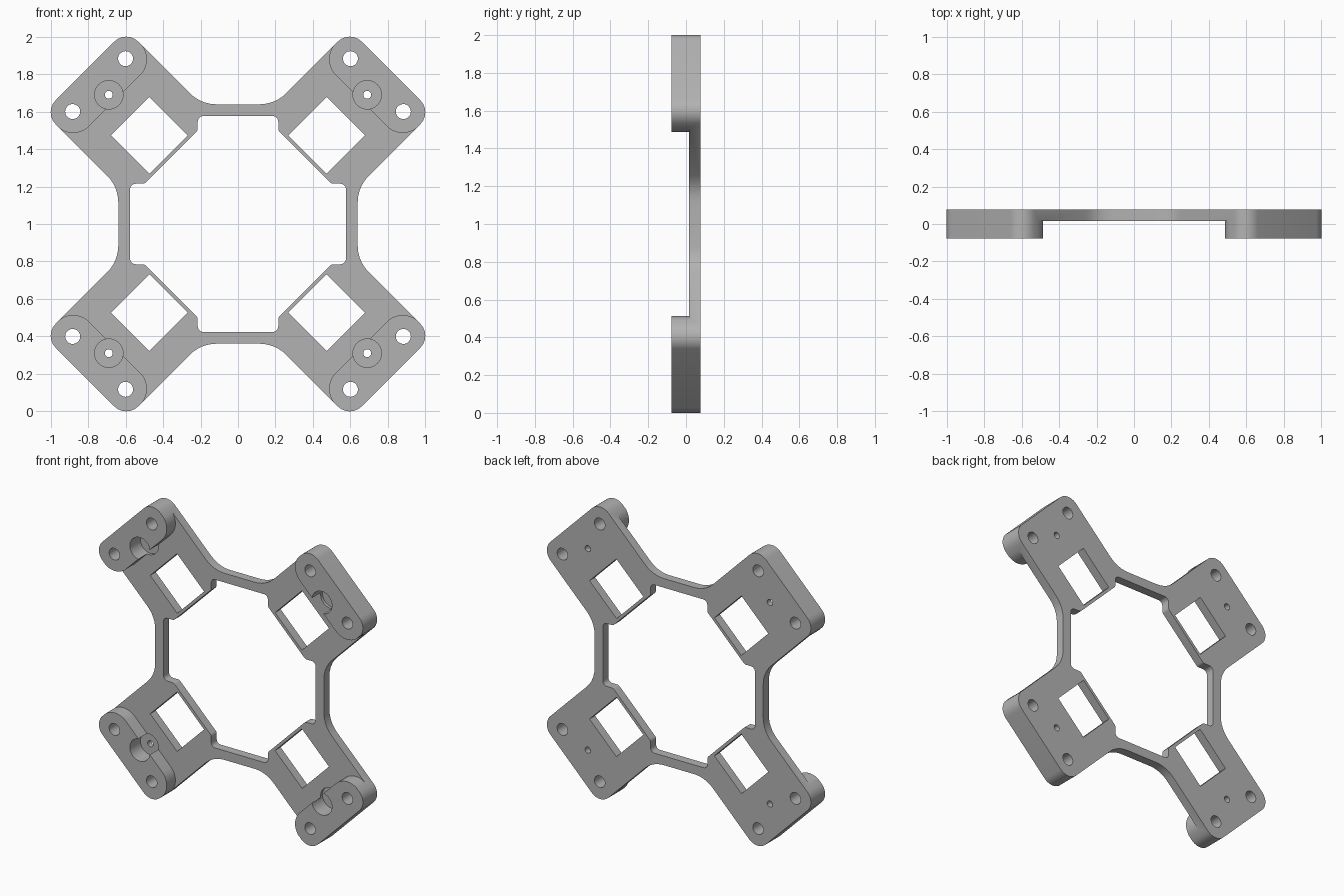
import bpy, bmesh
from math import pi, sin, cos, tan, atan2, ceil, sqrt
from mathutils import Vector, Matrix

cube = bpy.data.objects.get("Cube")
if cube:
    bpy.data.objects.remove(cube, do_unlink=True)

BACK, FRONT, PLATE_FRONT, BORE_FLOOR = 0.077, -0.077, 0.017, 0.037
ARM_HALF, ARM_END, PAD_START = 0.312, 1.157, 0.932

grey = bpy.data.materials.new("grey")
grey.use_nodes = True
colour = (0.45, 0.45, 0.45, 1)
grey.diffuse_color = colour
grey.node_tree.nodes["Principled BSDF"].inputs["Base Color"].default_value = colour


def fillet(corners):
    """Round each (point, radius) corner of a closed outline."""
    out = []
    for i, (p, r) in enumerate(corners):
        if r == 0:
            out.append(p)
            continue
        d1 = (corners[i - 1][0] - p).normalized()
        d2 = (corners[(i + 1) % len(corners)][0] - p).normalized()
        half = d1.angle(d2) / 2
        centre = p + (d1 + d2).normalized() * (r / sin(half))
        a = p + d1 * (r / tan(half)) - centre
        b = p + d2 * (r / tan(half)) - centre
        sweep = atan2(a.x * b.y - a.y * b.x, a.dot(b))
        steps = max(4, ceil(abs(sweep) / (pi / 20)))
        out += [centre + Matrix.Rotation(sweep * k / steps, 2) @ a
                for k in range(steps + 1)]
    return out


def four_fold(arm):
    """Repeat (along, across, radius) corners on all four diagonal arms."""
    return [(Matrix.Rotation(pi / 4 + k * pi / 2, 2) @ Vector((u, v)), r)
            for k in range(4) for u, v, r in arm]


def mirrored(half):
    return half + [(u, -v, r) for u, v, r in reversed(half)]


def circle(u, v, r, n=32):
    return [Vector((u + r * cos(2 * pi * k / n), v + r * sin(2 * pi * k / n)))
            for k in range(n)]


def prism(name, outlines, y0, y1):
    """Extrude outlines in the x-z plane from y0 to y1."""
    bm = bmesh.new()
    for pts in outlines:
        face = bm.faces.new([bm.verts.new((p.x, y0, p.y + 1)) for p in pts])
        ext = bmesh.ops.extrude_face_region(bm, geom=[face], use_keep_orig=True)
        bmesh.ops.translate(bm, vec=(0, y1 - y0, 0),
                            verts=[g for g in ext["geom"] if isinstance(g, bmesh.types.BMVert)])
    bmesh.ops.recalc_face_normals(bm, faces=bm.faces)
    mesh = bpy.data.meshes.new(name)
    bm.to_mesh(mesh)
    bm.free()
    mesh.materials.append(grey)
    obj = bpy.data.objects.new(name, mesh)
    bpy.context.collection.objects.link(obj)
    return obj


def on_arms(shapes):
    return [[Matrix.Rotation(pi / 4 + k * pi / 2, 2) @ p for p in s]
            for k in range(4) for s in shapes]


# Frame outline: four rounded arms joined by slim straight bars
joint = 0.64 * sqrt(2) - ARM_HALF
outline = fillet(four_fold(mirrored([(joint, -ARM_HALF, 0.2), (ARM_END, -ARM_HALF, 0.09)])))
frame = prism("mounting_frame", [outline], FRONT, BACK)

# Front relief that leaves raised end pads with rounded inner corners
edge = ARM_HALF + 0.002
relief = fillet(four_fold(mirrored([(1.4, -edge, 0), (PAD_START, -edge, 0.12)][::1])
                          ))
# Central opening with small notches beside each arm
opening = fillet(four_fold(mirrored([(0.56, -0.256, 0.03), (0.505, -0.2, 0.03)])))

# Square windows, bolt holes and small pilot holes
window = [Vector(c) for c in ((0.525, -0.144), (0.815, -0.144), (0.815, 0.144), (0.525, 0.144))]
holes = on_arms([window, circle(1.05, 0.2, 0.04), circle(1.05, -0.2, 0.04),
                 circle(0.977, 0, 0.021)])
bores = on_arms([circle(0.977, 0, 0.076, 40)])

cutters = [prism("relief_cutter", [relief], FRONT - 0.1, PLATE_FRONT),
           prism("opening_cutter", [opening], FRONT - 0.2, BACK + 0.1),
           prism("bore_cutter", bores, FRONT - 0.1, BORE_FLOOR),
           prism("hole_cutter", holes, FRONT - 0.2, BACK + 0.1)]
bpy.ops.object.select_all(action="DESELECT")
bpy.context.view_layer.objects.active = frame
frame.select_set(True)
for cutter in cutters:
    cutter.hide_render = True
    mod = frame.modifiers.new(cutter.name, "BOOLEAN")
    mod.operation, mod.solver, mod.object = "DIFFERENCE", "EXACT", cutter
    bpy.ops.object.modifier_apply(modifier=mod.name)
    bpy.data.objects.remove(cutter, do_unlink=True)

bpy.ops.object.shade_smooth_by_angle(angle=pi / 6)
